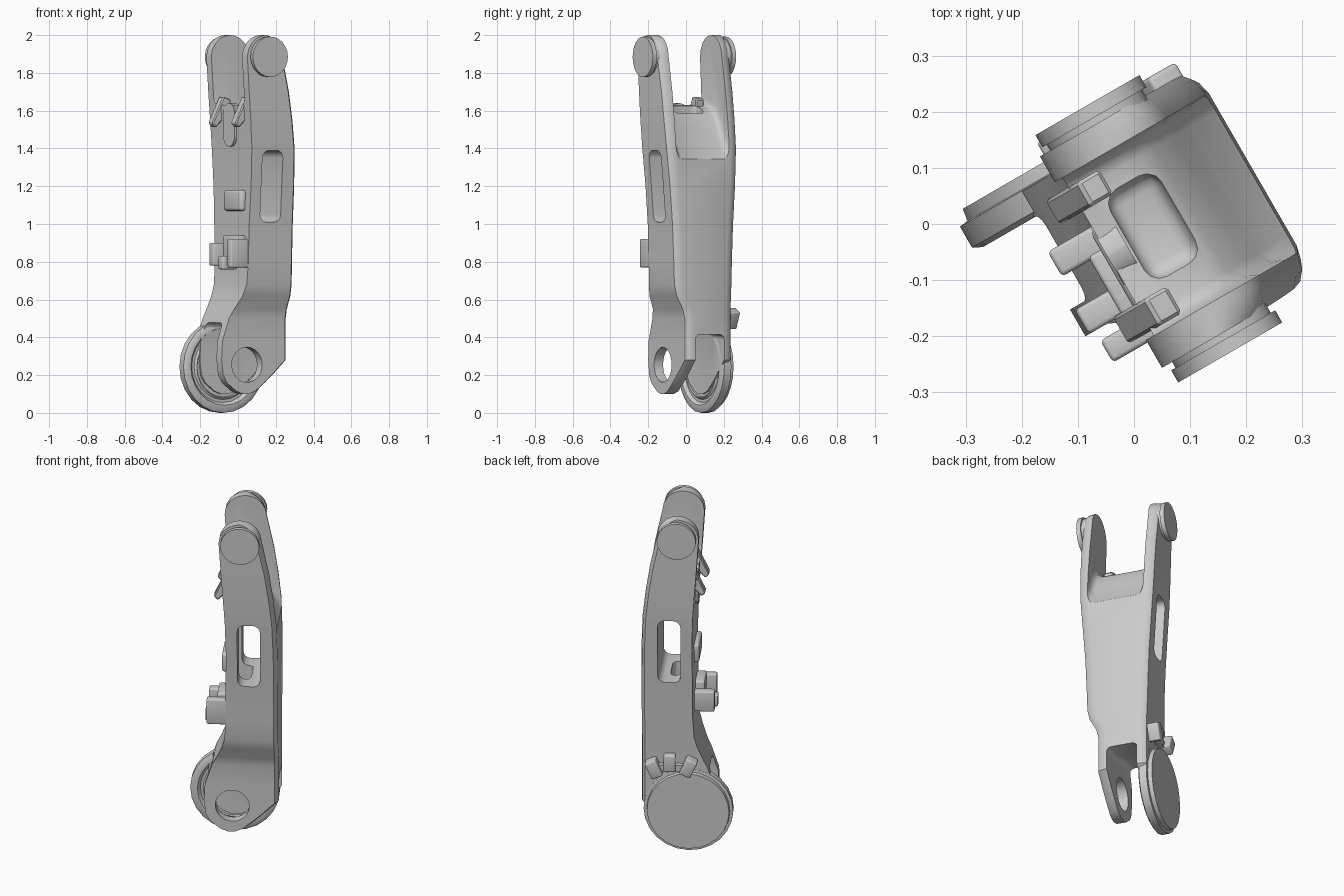
import bpy, bmesh, math
from mathutils import Matrix

if "Cube" in bpy.data.objects:
    bpy.data.objects.remove(bpy.data.objects["Cube"])

# Local frame: x = depth of the arm, y = across the fork, z up; whole model turned 30 degrees.
TURN = Matrix.Rotation(math.radians(30), 4, 'Z')


def make(name, bm):
    bmesh.ops.recalc_face_normals(bm, faces=bm.faces)
    me = bpy.data.meshes.new(name)
    bm.to_mesh(me)
    bm.free()
    ob = bpy.data.objects.new(name, me)
    bpy.context.collection.objects.link(ob)
    return ob


def loft(name, rings):
    bm = bmesh.new()
    vs = [[bm.verts.new(c) for c in r] for r in rings]
    n = len(vs[0])
    for a, b in zip(vs, vs[1:]):
        for i in range(n):
            j = (i + 1) % n
            bm.faces.new((a[i], a[j], b[j], b[i]))
    bm.faces.new(vs[0])
    bm.faces.new(vs[-1])
    return make(name, bm)


def prism(name, prof, q0, q1, bevel=0, seg=3):
    """Depth/height profile extruded across the fork."""
    ob = loft(name, [[(p, q, z) for p, z in prof] for q in (q0, q1)])
    if bevel:
        bm = bmesh.new()
        bm.from_mesh(ob.data)
        bmesh.ops.bevel(bm, geom=bm.edges[:], offset=bevel, segments=seg,
                        affect='EDGES', profile=0.5)
        bm.to_mesh(ob.data)
        bm.free()
    return ob


def turned(name, p, z, steps, n=24):
    """Round part: (across, radius) steps about the fork axis."""
    return loft(name, [[(p + r * math.cos(2 * math.pi * i / n), q,
                         z + r * math.sin(2 * math.pi * i / n))
                        for i in range(n)] for q, r in steps])


def block(name, p0, p1, q0, q1, z0, z1, bevel=0):
    return prism(name, [(p0, z0), (p1, z0), (p1, z1), (p0, z1)], q0, q1, bevel)


def rounded(p0, p1, z0, z1, r):
    pts = []
    for k, (cx, cz) in enumerate(((p1 - r, z1 - r), (p0 + r, z1 - r),
                                  (p0 + r, z0 + r), (p1 - r, z0 + r))):
        for i in range(5):
            t = math.radians(90 * k + 22.5 * i)
            pts.append((cx + r * math.cos(t), cz + r * math.sin(t)))
    return pts


def cut(ob, tool):
    m = ob.modifiers.new('cut', 'BOOLEAN')
    m.operation, m.solver, m.object = 'DIFFERENCE', 'EXACT', tool
    bpy.context.view_layer.objects.active = ob
    bpy.ops.object.modifier_apply(modifier=m.name)
    bpy.data.objects.remove(tool)


# Arm body: stations of z, depth min/max, width min/max
stations = [(.10, -.045, .0, -.13, .15), (.115, -.085, .05, -.13, .15),
            (.16, -.143, .105, -.13, .15), (.20, -.165, .15, -.13, .15),
            (.28, -.175, .232, -.13, .15), (.38, -.17, .232, -.13, .15),
            (.50, -.13, .232, -.13, .15), (.55, -.105, .232, -.142, .15),
            (.62, -.075, .232, -.18, .152), (.68, -.058, .232, -.193, .155),
            (.80, -.05, .232, -.197, .158), (1.0, -.05, .232, -.205, .165),
            (1.2, -.047, .232, -.22, .177), (1.4, -.052, .225, -.237, .187),
            (1.55, -.062, .208, -.243, .188), (1.7, -.073, .185, -.245, .188),
            (1.885, -.085, .145, -.247, .188)]
for t in (20, 40, 58, 74, 86):
    c, s = math.cos(math.radians(t)), math.sin(math.radians(t))
    stations.append((1.885 + .115 * s, .03 - .115 * c, .03 + .115 * c, -.247, .188))
rings = []
for z, p0, p1, q0, q1 in stations:
    c = min(.02, (p1 - p0) * .2)
    rings.append([(p0, q0, z), (p1 - c, q0, z), (p1 - c * .3, q0 + .017, z), (p1, q0 + .042, z),
                  (p1, q1 - .042, z), (p1 - c * .3, q1 - .017, z), (p1 - c, q1, z), (p0, q1, z)])
arm = loft('arm_body', rings)

# Upper fork opening with scooped floor
cut(arm, prism('scoop_cutter', [(-.4, 2.3), (-.4, 1.63), (-.03, 1.63), (.07, 1.60), (.12, 1.54),
                                (.17, 1.44), (.24, 1.32), (.5, 1.2), (.5, 2.3)],
               -.19, .135, .035))
# Lower fork opening
cut(arm, prism('gap_cutter', [(-.5, -.2), (.5, -.2), (.5, .40), (.12, .42), (-.02, .47), (-.5, .50)],
               -.075, .10, .025))
# Inner cavity, side windows and pivot hole
cut(arm, block('cavity_cutter', -.025, .08, -.11, .07, .60, 1.75, .03))
cut(arm, prism('window_cutter', rounded(.015, .14, 1.01, 1.39, .04), -.5, .5))
cut(arm, turned('hole_cutter', -.02, .255, [(-.4, .093), (0, .093)]))

# Lower drive housing: flange, outer cap and ringed recess on the inner face
turned('drive_housing', -.026, .245,
       [(.112, .16), (.106, .165), (.116, .175), (.116, .19), (.099, .205), (.099, .228), (.108, .245),
        (.151, .245), (.153, .228), (.176, .225)])

# Upper joint caps on both cheeks
for side, face in ((1, .186), (-1, -.245)):
    turned('joint_cap', .034, 1.885, [(face - side * .01, .098), (face + side * .014, .098),
           (face + side * .014, .107), (face + side * .039, .107)])

# Upper cable clip fins and rounded pad on the front face
fin = [(-.118, 1.535), (-.095, 1.51), (-.01, 1.60), (-.005, 1.66), (-.05, 1.675)]
for q0, q1 in ((.065, .115), (-.18, -.125)):
    prism('upper_clip_fin', fin, q0, q1, .006, 1)
pad = rounded(-.085, .035, 1.41, 1.64, .058)
loft('clip_pad', [[(p + d, q, z) for q, z in pad]
                  for p, d in ((-.03, 0), (-.07, 0))])

# Middle pad
block('middle_pad', -.075, -.03, -.16, .03, 1.07, 1.18, .015)

# Lower cable clip: two jaws, a bridge and a tongue
block('lower_clip_jaw', -.158, -.03, -.017, .034, .78, .90, .008)
block('lower_clip_jaw', -.156, -.03, -.195, -.15, .77, .92, .008)
block('lower_clip_bridge', -.10, -.03, -.16, -.01, .80, .94, .008)
block('lower_clip_tongue', -.168, -.08, -.13, -.08, .76, .83, .008)

# Side cable clip above the drive housing
for i, (p, z, tilt) in enumerate(((-.03, .515, 25), (.075, .53, 0), (.16, .50, -25))):
    clip = block('side_clip', -.032, .032, .12, .19 if i == 1 else .213, -.05, .05, .008)
    clip.data.transform(Matrix.Translation((p, 0, z)) @ Matrix.Rotation(math.radians(-tilt), 4, 'Y'))
block('side_clip_bridge', -.03, .15, .12, .18, .48, .52)

# Turn into place and shade
for ob in bpy.data.objects:
    ob.data.transform(TURN)
    bpy.ops.object.select_all(action='DESELECT')
    ob.select_set(True)
    bpy.context.view_layer.objects.active = ob
    bpy.ops.object.shade_smooth_by_angle(angle=math.radians(30))
